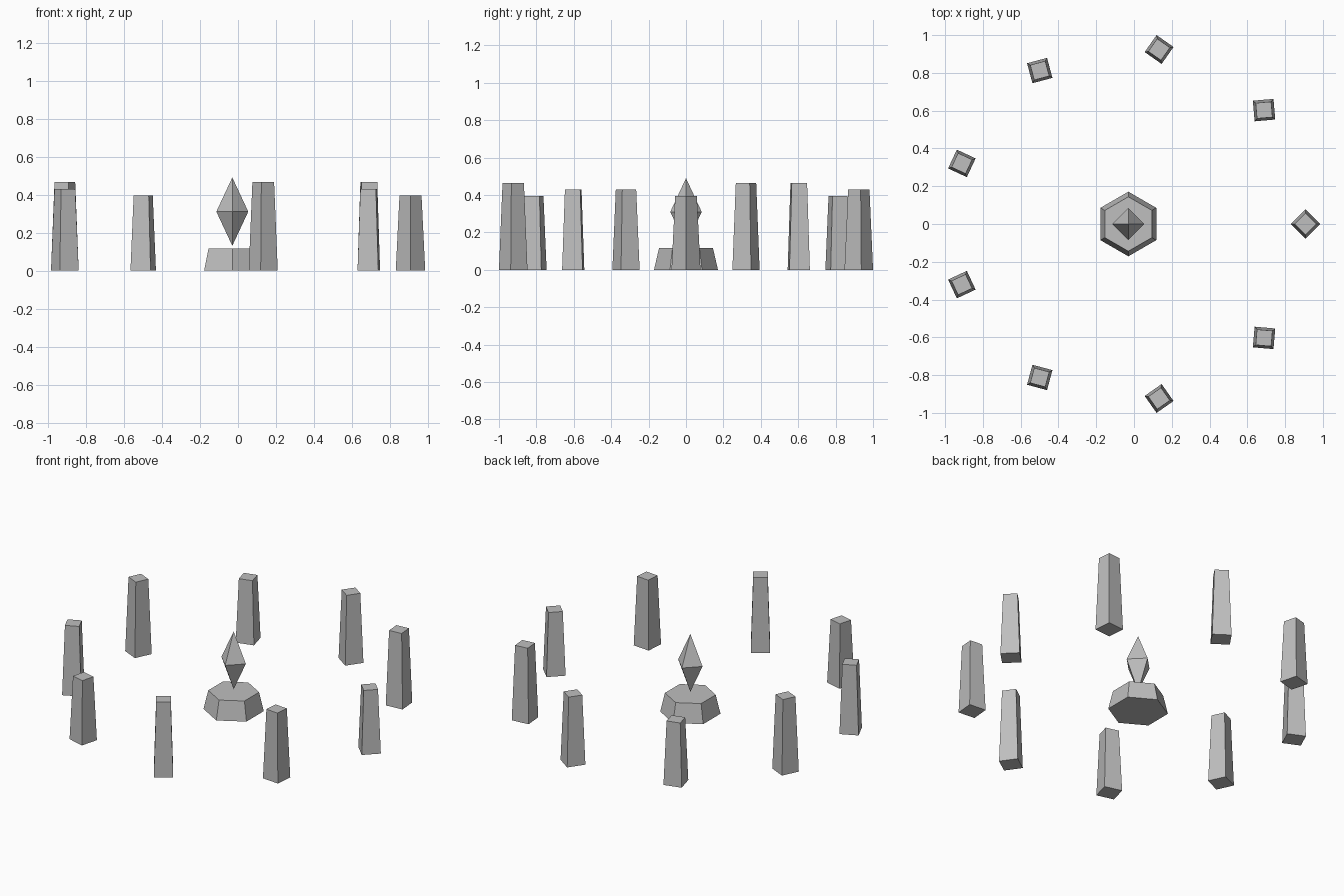
import bpy
from math import radians, cos, sin

cube = bpy.data.objects.get("Cube")
if cube:
    bpy.data.objects.remove(cube, do_unlink=True)

# Single stone colour
stone = bpy.data.materials.new("grey_stone")
stone.use_nodes = True
colour = (0.52, 0.52, 0.52, 1)
stone.diffuse_color = colour
stone.node_tree.nodes["Principled BSDF"].inputs["Base Color"].default_value = colour

CENTRE_X = -0.03
RING_RADIUS = 0.938
PILLAR_COUNT = 9
PILLAR_HEIGHTS = (0.395, 0.465, 0.43)


def tapered(name, sides, r_low, r_high, z_low, z_high, x, y, first_corner):
    """Flat-sided cone or frustum with its first corner at the given angle."""
    bpy.ops.mesh.primitive_cone_add(vertices=sides, radius1=r_low, radius2=r_high,
                                    depth=z_high - z_low,
                                    location=(x, y, (z_low + z_high) / 2),
                                    rotation=(0, 0, first_corner))
    part = bpy.context.object
    part.name = name
    part.data.materials.append(stone)
    return part


# Ring of standing pillars, heights repeating in threes
for i in range(PILLAR_COUNT):
    a = radians(360 / PILLAR_COUNT * i)
    tapered(f"pillar_{i + 1}", 4, 0.0775, 0.058, 0, PILLAR_HEIGHTS[i % 3],
            CENTRE_X + RING_RADIUS * cos(a), RING_RADIUS * sin(a), -a)

# Hexagonal pedestal
tapered("pedestal", 6, 0.171, 0.144, 0, 0.117, CENTRE_X, 0, 0)

# Floating four-sided crystal
bpy.ops.mesh.primitive_cone_add(vertices=4, radius1=0.084, radius2=0, depth=0.18,
                                end_fill_type='NOTHING', location=(CENTRE_X, 0, 0.4))
crystal = bpy.context.object
crystal.name = "crystal"
crystal.data.materials.append(stone)
mirror = crystal.modifiers.new("lower_half", 'MIRROR')
mirror.use_axis = (False, False, True)
pivot = bpy.data.objects.new("crystal_mirror_centre", None)
pivot.location = (CENTRE_X, 0, 0.31)
pivot.hide_render = True
bpy.context.collection.objects.link(pivot)
mirror.mirror_object = pivot
